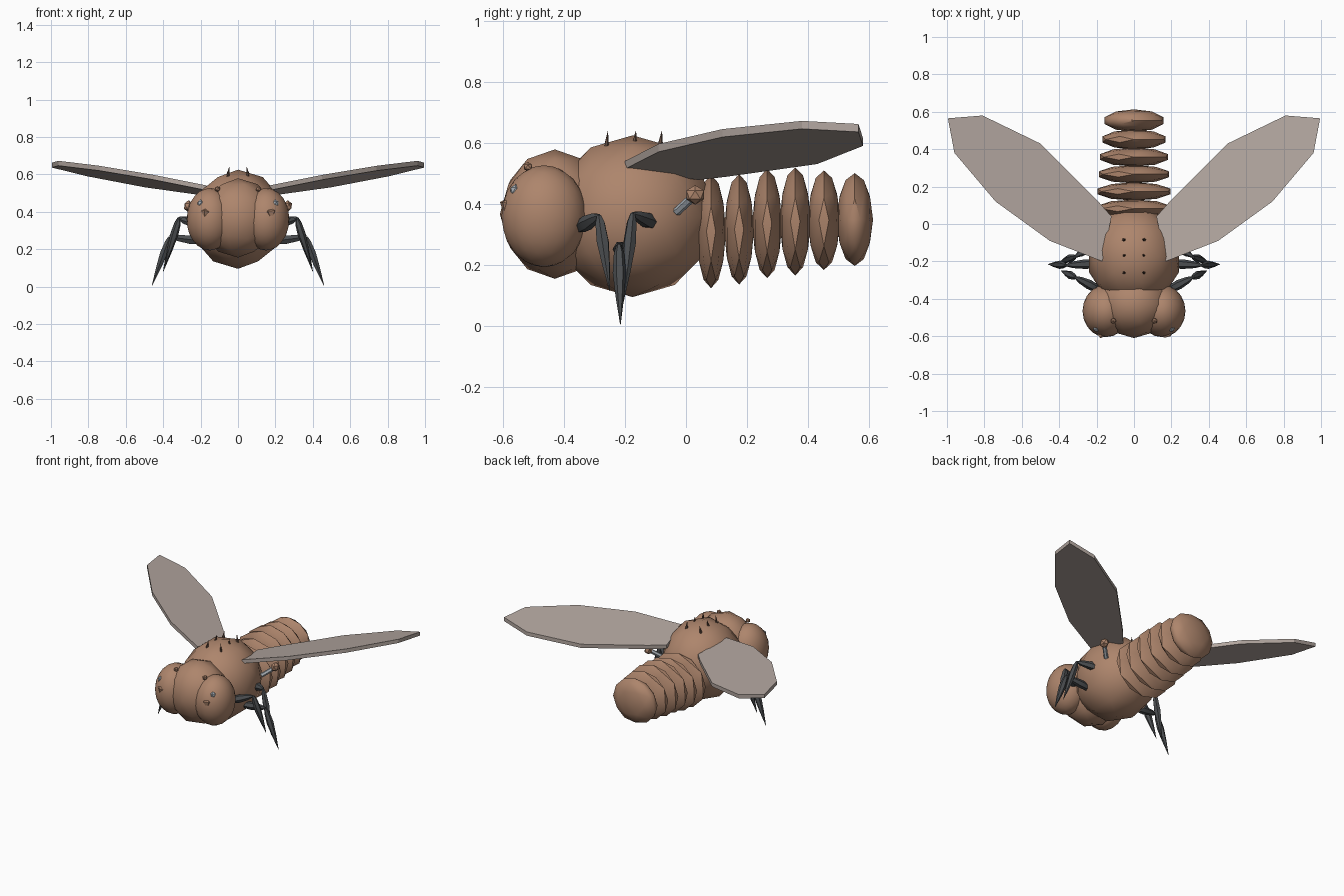
import bpy, bmesh, math
from mathutils import Vector, Matrix

if "Cube" in bpy.data.objects:
    bpy.data.objects.remove(bpy.data.objects["Cube"])


def material(name, rgb):
    m = bpy.data.materials.new(name)
    m.diffuse_color = (*rgb, 1)
    m.use_nodes = True
    m.node_tree.nodes["Principled BSDF"].inputs["Base Color"].default_value = m.diffuse_color
    return m


BROWN = material("body_brown", (0.42, 0.235, 0.15))
DARK = material("leg_charcoal", (0.07, 0.075, 0.08))
BRISTLE = material("bristle_brown", (0.12, 0.07, 0.05))
WING = material("wing_grey", (0.45, 0.385, 0.35))
GREY = material("pale_grey", (0.40, 0.44, 0.48))


def finish(name, bm, mat, smooth=None):
    bmesh.ops.recalc_face_normals(bm, faces=bm.faces[:])
    me = bpy.data.meshes.new(name)
    bm.to_mesh(me)
    bm.free()
    me.materials.append(mat)
    ob = bpy.data.objects.new(name, me)
    bpy.context.collection.objects.link(ob)
    if smooth:
        bpy.ops.object.select_all(action='DESELECT')
        bpy.context.view_layer.objects.active = ob
        ob.select_set(True)
        bpy.ops.object.shade_smooth_by_angle(angle=math.radians(smooth))
    return ob


def ball(name, centre, radii, mat, sub=2, smooth=40):
    bm = bmesh.new()
    bmesh.ops.create_icosphere(bm, subdivisions=sub, radius=1)
    bmesh.ops.transform(bm, verts=bm.verts[:],
                        matrix=Matrix.Translation(centre) @ Matrix.Diagonal((*radii, 1)))
    return finish(name, bm, mat, smooth)


def spindle(name, a, b, profile, mat, sides=6, smooth=35):
    """Round bar from a to b; profile holds (fraction, radius) pairs."""
    a, b = Vector(a), Vector(b)
    rot = (b - a).to_track_quat('Z', 'Y')
    bm = bmesh.new()
    rings = []
    for t, r in profile:
        mid = a.lerp(b, t)
        rings.append([bm.verts.new(mid + rot @ Vector((r * math.cos(k * math.tau / sides),
                                                       r * math.sin(k * math.tau / sides), 0)))
                      for k in range(sides)])
    for lo, hi in zip(rings, rings[1:]):
        for k in range(sides):
            n = (k + 1) % sides
            bm.faces.new((lo[k], lo[n], hi[n], hi[k]))
    bm.faces.new(rings[0][::-1])
    bm.faces.new(rings[-1])
    bmesh.ops.remove_doubles(bm, verts=bm.verts[:], dist=1e-5)
    return finish(name, bm, mat, smooth)


# Body
ball("thorax", (0, -0.175, 0.36), (0.252, 0.275, 0.265), BROWN, 2, 60)
ball("head", (0, -0.43, 0.367), (0.2, 0.18, 0.212), BROWN, 2, 60)

# Abdomen: y, z, half width, half length, half height
for i, (y, z, rx, ry, rz) in enumerate([
        (0.082, 0.310, 0.207, 0.049, 0.186), (0.174, 0.317, 0.205, 0.049, 0.181),
        (0.266, 0.336, 0.198, 0.049, 0.179), (0.358, 0.343, 0.190, 0.051, 0.177),
        (0.452, 0.347, 0.178, 0.053, 0.163), (0.553, 0.349, 0.165, 0.060, 0.152)]):
    ball(f"abdomen_segment_{i + 1}", (0, y, z), (rx, ry, rz), BROWN, 2, 40)

FEMUR = [(0, 0.008), (0.15, 0.022), (0.45, 0.026), (0.8, 0.018), (1, 0.006)]
TIBIA = [(0, 0.008), (0.1, 0.017), (0.35, 0.022), (0.65, 0.014), (1, 0.001)]
LEGS = {"front": ((0.18, -0.355, 0.32), (0.315, -0.285, 0.362), (0.39, -0.25, 0.115)),
        "middle": ((0.17, -0.21, 0.24), (0.365, -0.22, 0.265), (0.46, -0.215, 0.005)),
        "back": ((0.18, -0.09, 0.33), (0.315, -0.175, 0.368), (0.40, -0.205, 0.08))}
# Wing outline seen from above, leading edge first
WING_OUTLINE = [(0.17, -0.2), (0.45, -0.09), (0.74, 0.12), (0.96, 0.38), (0.995, 0.565),
                (0.81, 0.58), (0.50, 0.43), (0.20, 0.13), (0.12, 0.04)]

for side, s in (("right", 1), ("left", -1)):
    # Compound eye, with small knobs on the face
    ball(f"eye_{side}", (s * 0.15, -0.465, 0.36), (0.125, 0.14, 0.167), BROWN, 3, 60)
    ball(f"brow_knob_{side}", (s * 0.11, -0.518, 0.522), (0.016,) * 3, BROWN, 1, None)
    ball(f"eye_glint_{side}", (s * 0.2, -0.558, 0.445), (0.02,) * 3, GREY, 1, None)
    spindle(f"face_cone_{side}", (s * 0.17, -0.575, 0.415), (s * 0.18, -0.592, 0.355),
            [(0, 0.012), (0.3, 0.032), (1, 0.001)], BROWN, 5, None)

    # Balancer behind the wing
    spindle(f"balancer_stalk_{side}", (s * 0.2, -0.03, 0.375), (s * 0.262, 0.025, 0.425),
            [(0, 0.014), (1, 0.014)], GREY)
    ball(f"balancer_knob_{side}", (s * 0.265, 0.03, 0.43), (0.027, 0.034, 0.032), BROWN, 1, None)

    # Legs
    for name, (hip, knee, tip) in LEGS.items():
        hip, knee, tip = [(s * p[0], p[1], p[2]) for p in (hip, knee, tip)]
        spindle(f"{name}_femur_{side}", hip, knee, FEMUR, DARK)
        spindle(f"{name}_tibia_{side}", knee, tip, TIBIA, DARK)

    # Back bristles
    for i, (y, z) in enumerate([(-0.262, 0.575), (-0.17, 0.59), (-0.085, 0.585)]):
        spindle(f"bristle_{side}_{i + 1}", (s * 0.055, y, z), (s * 0.047, y + 0.006, 0.64),
                [(0, 0.01), (1, 0.0005)], BRISTLE, 5)

    # Wing plate, raised outward and toward the leading edge
    bm = bmesh.new()
    layers = [[bm.verts.new((s * x, y, base + 0.24 * x - 0.1 * y)) for x, y in WING_OUTLINE]
              for base in (0.454, 0.48)]
    for ring in layers:
        bm.faces.new(ring)
    for k in range(len(WING_OUTLINE)):
        n = (k + 1) % len(WING_OUTLINE)
        bm.faces.new((layers[0][k], layers[0][n], layers[1][n], layers[1][k]))
    finish(f"wing_{side}", bm, WING)
